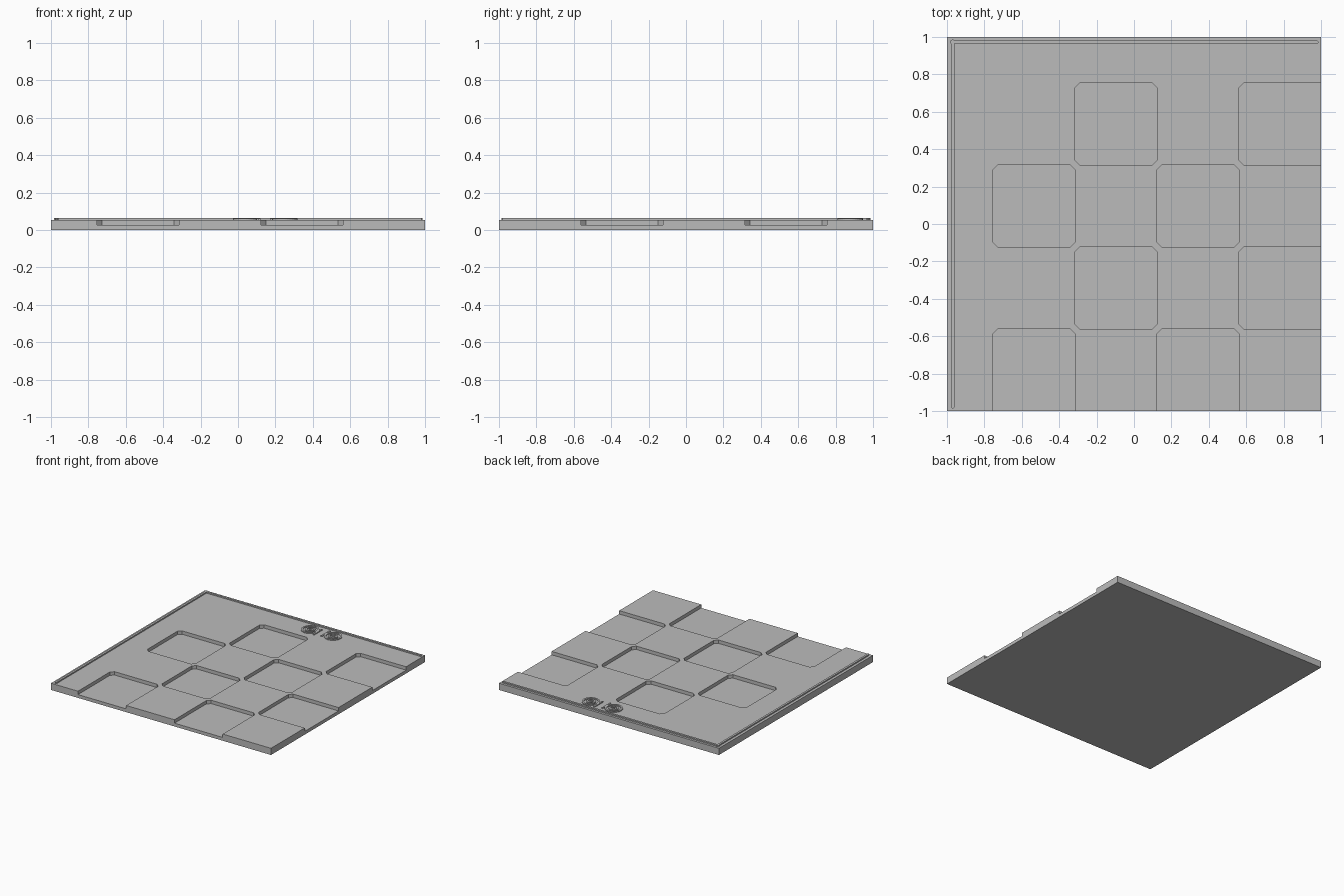
import bpy, bmesh
from math import pi, cos, sin

if "Cube" in bpy.data.objects:
    bpy.data.objects.remove(bpy.data.objects["Cube"])

TOP = 0.055        # slab surface
FLOOR = 0.027      # pocket floor
RIDGE = 0.065      # top of the border ridges
RELIEF = 0.062     # top of the ring ornament
PITCH = 0.4386     # board square size
CHAMFER = 0.026

grey = bpy.data.materials.new("plain grey")
grey.use_nodes = True
grey.diffuse_color = (0.5, 0.5, 0.5, 1)
grey.node_tree.nodes["Principled BSDF"].inputs["Base Color"].default_value = (0.5, 0.5, 0.5, 1)


def finish(name, bm):
    bmesh.ops.recalc_face_normals(bm, faces=bm.faces)
    mesh = bpy.data.meshes.new(name)
    bm.to_mesh(mesh)
    bm.free()
    mesh.materials.append(grey)
    obj = bpy.data.objects.new(name, mesh)
    bpy.context.collection.objects.link(obj)
    return obj


def add_prism(bm, points, z0, z1):
    face = bm.faces.new([bm.verts.new((x, y, z0)) for x, y in points])
    new = bmesh.ops.extrude_face_region(bm, geom=[face])["geom"]
    verts = [v for v in new if isinstance(v, bmesh.types.BMVert)]
    bmesh.ops.translate(bm, verts=verts, vec=(0, 0, z1 - z0))
    # the extrusion drops the source face only when told to, so close the base
    if not face.is_valid:
        bmesh.ops.holes_fill(bm, edges=[e for e in bm.edges if e.is_boundary])


def rectangle(x0, x1, y0, y1):
    return [(x0, y0), (x1, y0), (x1, y1), (x0, y1)]


def chamfered(x0, x1, y0, y1, c):
    return [(x0 + c, y0), (x1 - c, y0), (x1, y0 + c), (x1, y1 - c),
            (x1 - c, y1), (x0 + c, y1), (x0, y1 - c), (x0, y0 + c)]


def prism(name, points, z0, z1):
    bm = bmesh.new()
    add_prism(bm, points, z0, z1)
    return finish(name, bm)


def ring(name, cx, cy, inner, outer, steps=32):
    """Flat raised ring made by spinning a rectangular section."""
    bm = bmesh.new()
    corners = [(inner, TOP - 0.002), (outer, TOP - 0.002), (outer, RELIEF), (inner, RELIEF)]
    loops = [[bm.verts.new((cx + r * cos(2 * pi * i / steps), cy + r * sin(2 * pi * i / steps), z))
              for r, z in corners] for i in range(steps)]
    for i in range(steps):
        a, b = loops[i], loops[(i + 1) % steps]
        for j in range(4):
            k = (j + 1) % 4
            bm.faces.new((a[j], b[j], b[k], a[k]))
    return finish(name, bm)


# Slab with alternating square pockets, open where they reach the edge
slab = prism("board_slab", rectangle(-1, 1, -1, 1), 0, TOP)
bm = bmesh.new()
for row in range(4):
    for col in range(4):
        if (row + col) % 2 == 0:
            x0 = 1 - PITCH * (4 - col)
            y0 = -1 + PITCH * row
            x1 = 1.1 if col == 3 else x0 + PITCH
            y1 = y0 + PITCH
            if row == 0:
                y0 = -1.1
            add_prism(bm, chamfered(x0, x1, y0, y1, CHAMFER), FLOOR, TOP + 0.1)
cutter = finish("pocket_cutter", bm)
cutter.hide_render = True
cut = slab.modifiers.new("pockets", "BOOLEAN")
cut.operation = "DIFFERENCE"
cut.solver = "EXACT"
cut.object = cutter
bpy.context.view_layer.objects.active = slab
bpy.ops.object.modifier_apply(modifier=cut.name)
bpy.data.objects.remove(cutter)

# Thin border ridges along the back and right edges
prism("back_ridge", chamfered(-0.985, 0.987, 0.964, 0.981, 0.006), TOP - 0.002, RIDGE)
prism("right_ridge", chamfered(-0.978, -0.961, -0.987, 0.987, 0.006), TOP - 0.002, RIDGE)

# Ring ornament: two matching halves, turned half a circle from each other
MID_X, MID_Y = 0.146, 0.877
for side, turn in (("right", 1), ("left", -1)):
    cx = MID_X - turn * 0.104
    for label, inner, outer in (("outer", 0.053, 0.068), ("middle", 0.024, 0.038)):
        ring(f"{side}_{label}_ring", cx, MID_Y, inner, outer)
    dot = [(cx + 0.01 * cos(pi * i / 8), MID_Y + 0.01 * sin(pi * i / 8)) for i in range(16)]
    prism(f"{side}_center_dot", dot, TOP - 0.002, RELIEF)
    bar = [(-0.038, 0.049), (-0.026, 0.049), (-0.026, -0.059), (-0.038, -0.059),
           (-0.038, -0.048), (-0.046, -0.048), (-0.046, -0.038), (-0.038, -0.038)]
    prism(f"{side}_bar", [(MID_X + turn * x, MID_Y + turn * y) for x, y in bar], TOP - 0.002, RELIEF)
